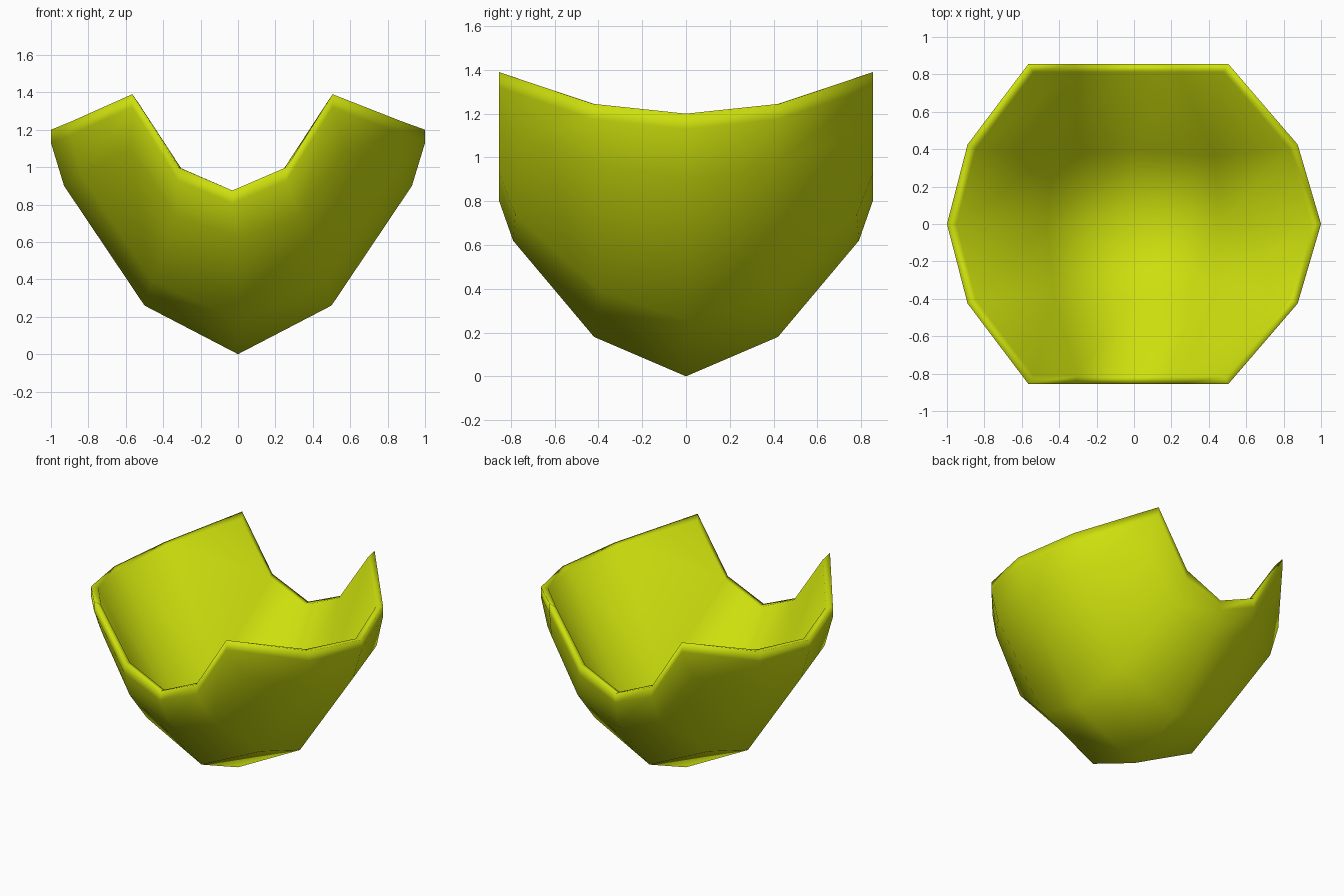
import bpy
import bmesh

cube = bpy.data.objects.get("Cube")
if cube:
    bpy.data.objects.remove(cube, do_unlink=True)

# Single flat colour
lime = bpy.data.materials.new("yellow_green")
lime.use_nodes = True
colour = (0.61, 0.74, 0.004, 1)
lime.diffuse_color = colour
lime.node_tree.nodes["Principled BSDF"].inputs["Base Color"].default_value = colour

# Front half of the rim, from right to left, with the notch in the middle
front = [(-1, 0, 1.2), (-.89, -.425, 1.245), (-.565, -.855, 1.39),
         (-.32, -.855, 1.0), (-.03, -.855, .875), (.26, -.855, 1.0),
         (.505, -.855, 1.39), (.875, -.425, 1.245), (1, 0, 1.2)]
rim = front + [(x, -y, z) for x, y, z in reversed(front[1:-1])]

# Cup below the rim: one quarter of a square grid, mirrored in x and y
quarter = {(0, 0): (0, 0, 0), (1, 0): (.5, 0, .26), (0, 1): (0, .42, .18),
           (1, 1): (.46, .395, .39), (2, 0): (.93, 0, .9), (0, 2): (0, .79, .62),
           (1, 2): (.33, .78, .74), (2, 1): (.84, .4, .96), (2, 2): (.57, .74, 1.09)}

# Grid cells on the border, in the same order as the rim points
border = [(-2, 0), (-2, -1), (-2, -2), (-1, -2), (0, -2), (1, -2), (2, -2), (2, -1),
          (2, 0), (2, 1), (2, 2), (1, 2), (0, 2), (-1, 2), (-2, 2), (-2, 1)]

bm = bmesh.new()


def bridge(low, high):
    for k in range(len(low)):
        n = (k + 1) % len(low)
        bm.faces.new((low[k], low[n], high[n], high[k]))


def add_cup(grid, scale, lift):
    """Fill the missing points of a square grid from the quarter, then face it."""
    for i in range(-2, 3):
        for j in range(-2, 3):
            if (i, j) not in grid:
                x, y, z = quarter[abs(i), abs(j)]
                x, y = (-x if i < 0 else x), (-y if j < 0 else y)
                grid[i, j] = bm.verts.new((x * scale, y * scale, z + lift))
    for i in range(-2, 2):
        for j in range(-2, 2):
            bm.faces.new((grid[i, j], grid[i + 1, j], grid[i + 1, j + 1], grid[i, j + 1]))
    return [grid[key] for key in border]


# Outer skin with an upright band under the rim
edge = [bm.verts.new(point) for point in rim]
band = [bm.verts.new((x, y, z - .07)) for x, y, z in rim]
bridge(add_cup({}, 1, 0), band)
bridge(band, edge)

# Nearly level lip, lowered a little at the four peaks, and straight inner walls
lip = [bm.verts.new((x * .95, y * .95, z - (.04 if z > 1.3 else .006)))
       for x, y, z in rim]
bridge(edge, lip)
add_cup(dict(zip(border, lip)), .93, .05)

bmesh.ops.recalc_face_normals(bm, faces=bm.faces)
for face in bm.faces:
    face.smooth = True

# Notched bowl
mesh = bpy.data.meshes.new("notched_bowl")
bm.to_mesh(mesh)
bm.free()
mesh.materials.append(lime)
bowl = bpy.data.objects.new("notched_bowl", mesh)
bpy.context.collection.objects.link(bowl)
